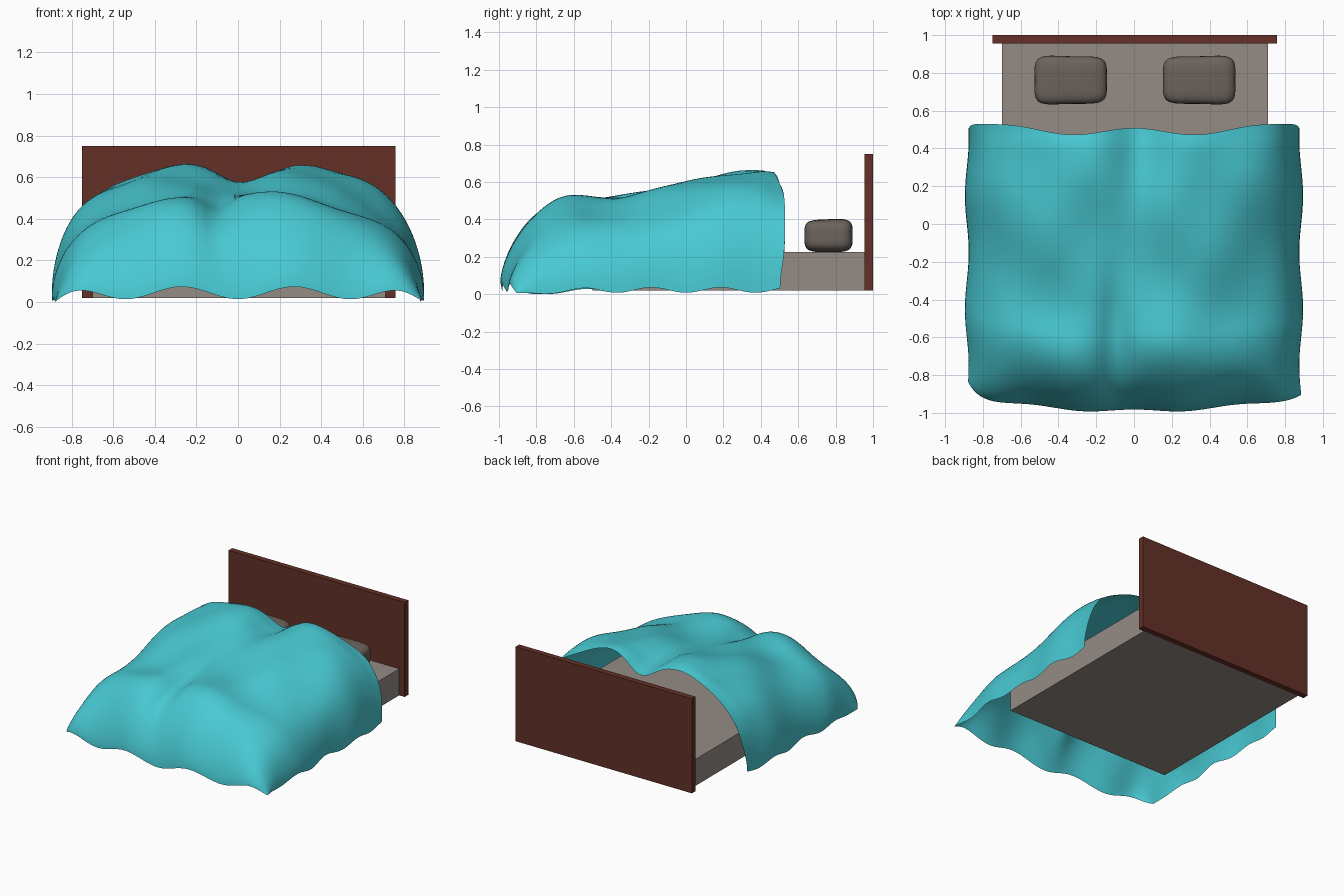
import bpy, bmesh, math
from math import sin, cos, pi, exp

if "Cube" in bpy.data.objects:
    bpy.data.objects.remove(bpy.data.objects["Cube"])


def material(name, rgb):
    m = bpy.data.materials.new(name)
    m.diffuse_color = (*rgb, 1)
    m.use_nodes = True
    m.node_tree.nodes["Principled BSDF"].inputs["Base Color"].default_value = m.diffuse_color
    return m


TEAL = material("teal_cloth", (0.065, 0.58, 0.645))
SHEET = material("warm_grey_sheet", (0.30, 0.26, 0.235))
WOOD = material("dark_red_wood", (0.127, 0.03, 0.02))
PILLOW = material("taupe_pillow", (0.15, 0.125, 0.109))


def add_object(name, bm, mat, smooth=False):
    me = bpy.data.meshes.new(name)
    bm.to_mesh(me)
    bm.free()
    me.materials.append(mat)
    for p in me.polygons:
        p.use_smooth = smooth
    ob = bpy.data.objects.new(name, me)
    bpy.context.collection.objects.link(ob)
    return ob


def box(name, lo, hi, mat):
    bm = bmesh.new()
    bmesh.ops.create_cube(bm, size=1)
    for v in bm.verts:
        v.co = [(a + b) / 2 + c * (b - a) for a, b, c in zip(lo, hi, v.co)]
    return add_object(name, bm, mat)


# Headboard and mattress
box("headboard", (-0.75, 0.955, 0.02), (0.757, 1.0, 0.75), WOOD)
box("mattress", (-0.70, -0.50, 0.02), (0.71, 0.955, 0.225), SHEET)


# Pillows: rounded blocks with slightly drawn-in long sides, mirrored
def pillow(name, cx, side):
    bm = bmesh.new()
    bmesh.ops.create_cube(bm, size=2)
    bmesh.ops.subdivide_edges(bm, edges=bm.edges[:], cuts=13, use_grid_fill=True)
    for v in bm.verts:
        x, y, z = v.co
        p = 4.5
        r = (abs(x) ** p + abs(y) ** p + abs(z) ** p) ** (1 / p)
        x, y, z = x / r, y / r, z / r
        wide = 1 - 0.06 * cos(x * pi / 2) + 0.03 * x
        tall = 1 - 0.05 * (1 - y) * (z > 0)
        v.co = (cx + side * x * 0.197 * (1 - 0.03 * cos(y * pi / 2)),
                0.762 + y * 0.134 * wide, 0.315 + z * 0.09 * tall)
    if side < 0:
        bmesh.ops.reverse_faces(bm, faces=bm.faces[:])
    add_object(name, bm, PILLOW, True)


pillow("left_pillow", -0.335, -1)
pillow("right_pillow", 0.345, 1)


# Blanket: draped sheet, arched across the bed and falling to the floor in front
def smoothstep(a, b, t):
    t = min(1, max(0, (t - a) / (b - a)))
    return t * t * (3 - 2 * t)


def top_height(x, y):
    back = 0.66 + 0.012 * x - 0.085 * exp(-((x - 0.03) / 0.14) ** 2)
    front = 0.525 - 0.12 * x * x - 0.065 * exp(-((x + 0.1) / 0.08) ** 2) * smoothstep(0.2, -0.6, y)
    b = smoothstep(-0.5, 0.3, y)
    folds = 0.010 * sin(8 * x + 10 * y) + 0.008 * sin(13 * x - 7 * y + 1)
    return front + (back - front) * b + folds - 0.02 * smoothstep(0.4, 0.52, y)


def blanket_point(u, v):
    s = sin(u * pi / 2)
    a = abs(s)
    x = 0.885 * s
    ripple = cos(2 * pi * x / 0.54)
    # front and back hems in plan
    y_front = -0.99 + 0.09 * x * x + 0.008 * ripple
    y_front += (0.09 if s < 0 else 0.02) * a ** 14
    y_back = 0.49 + 0.055 * a ** 4 + 0.018 * cos(2 * pi * x / 0.65) - 0.03 * a ** 60
    y = y_front + (y_back - y_front) * v ** 1.6
    # falloff to the sides and the front
    side_fall = max(0, 1 - a ** 3.5) ** 0.48
    t = min(1, (y - y_front) / 0.4)
    front_fall = max(0, 1 - (1 - t) ** 2) ** 0.65
    # wavy hem height
    w = a ** 12
    hem = (0.05 - 0.03 * ripple) * (1 - w) + (0.028 - 0.014 * cos(2 * pi * y / 0.37)) * w
    hem *= 1 - 0.7 * w * (1 - t)
    z = hem + (top_height(x, y) - hem) * side_fall * front_fall
    # loose waves in the side skirts
    x += math.copysign(0.010, s) * a ** 8 * cos(2 * pi * (y - 0.15) / 0.6)
    return x, y, z


N = 72
bm = bmesh.new()
grid = [[bm.verts.new(blanket_point(-1 + 2 * i / N, j / N)) for i in range(N + 1)]
        for j in range(N + 1)]
for j in range(N):
    for i in range(N):
        bm.faces.new((grid[j][i], grid[j][i + 1], grid[j + 1][i + 1], grid[j + 1][i]))
low = min(v.co.z for v in bm.verts)
for v in bm.verts:
    v.co.z -= low
add_object("blanket", bm, TEAL, True)
